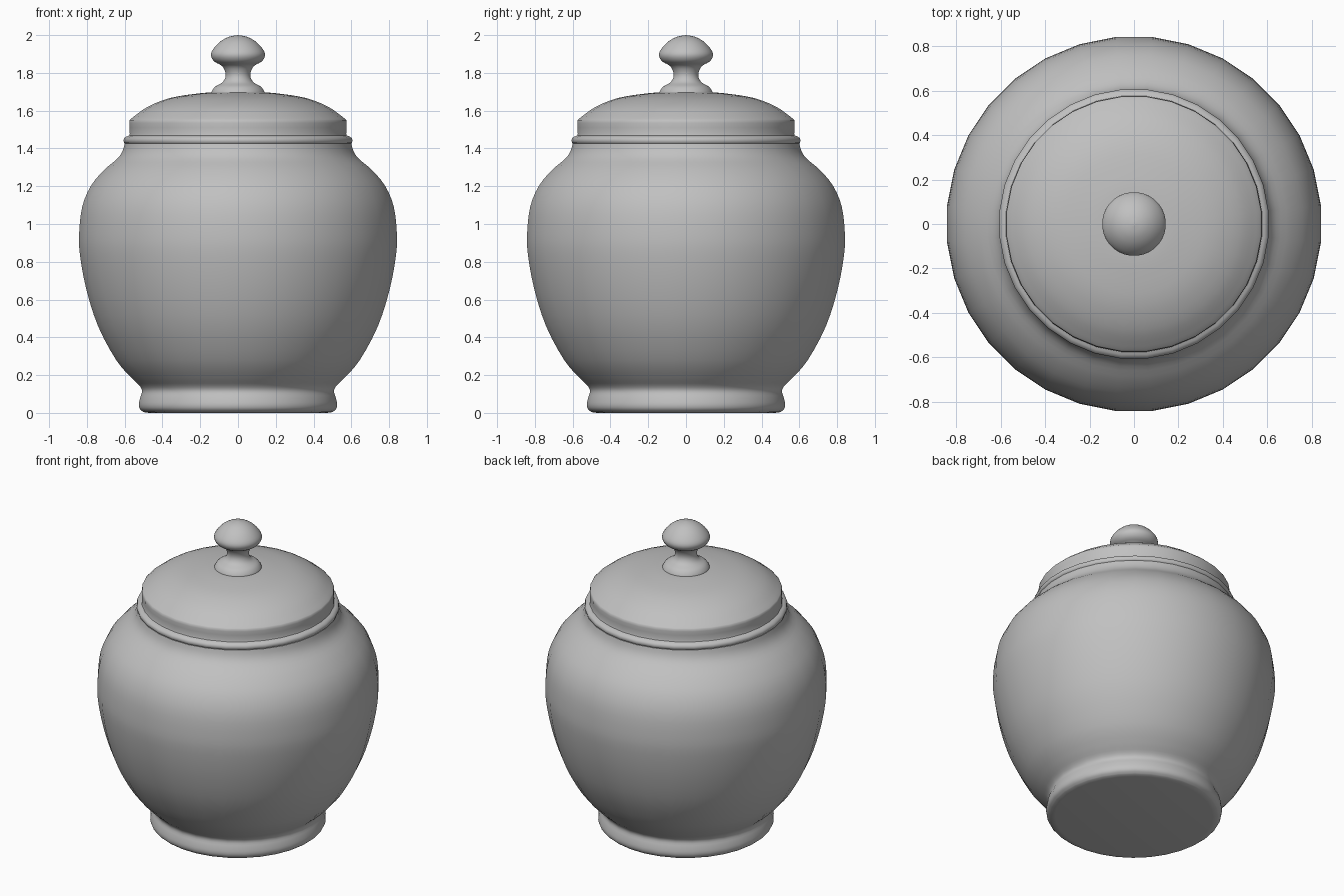
import bpy, bmesh, math
from mathutils import Vector

if "Cube" in bpy.data.objects:
    bpy.data.objects.remove(bpy.data.objects["Cube"])

SIDES = 32

clay = bpy.data.materials.new("grey clay")
clay.diffuse_color = (0.53, 0.53, 0.53, 1)
clay.use_nodes = True
clay.node_tree.nodes["Principled BSDF"].inputs["Base Color"].default_value = clay.diffuse_color


def smooth(points, steps=3):
    """Catmull-Rom curve through profile points."""
    p = [Vector(q) for q in points]
    p = [p[0]] + p + [p[-1]]
    out = []
    for a, b, c, d in zip(p, p[1:], p[2:], p[3:]):
        for i in range(steps):
            t = i / steps
            out.append(0.5 * (2 * b + (c - a) * t + (2 * a - 5 * b + 4 * c - d) * t * t
                              + (3 * b - a - 3 * c + d) * t ** 3))
    return [tuple(v) for v in out] + [points[-1]]


def lathe(name, profile, angle=50):
    """Revolve a (radius, height) profile about z, listed bottom to top."""
    bm = bmesh.new()
    grow = 1 / math.cos(math.pi / SIDES)
    rings = []
    for r, z in profile:
        if r < 1e-5:
            rings.append([bm.verts.new((0, 0, z))] * SIDES)
            continue
        angles = [(i + 0.5) * math.tau / SIDES for i in range(SIDES)]
        rings.append([bm.verts.new((r * grow * math.cos(a), r * grow * math.sin(a), z))
                      for a in angles])
    for low, high in zip(rings, rings[1:]):
        for i in range(SIDES):
            j = (i + 1) % SIDES
            corners = list(dict.fromkeys((low[i], low[j], high[j], high[i])))
            bm.faces.new(corners)
    mesh = bpy.data.meshes.new(name)
    bm.to_mesh(mesh)
    bm.free()
    mesh.materials.append(clay)
    ob = bpy.data.objects.new(name, mesh)
    bpy.context.collection.objects.link(ob)
    bpy.ops.object.select_all(action='DESELECT')
    ob.select_set(True)
    bpy.context.view_layer.objects.active = ob
    bpy.ops.object.shade_smooth_by_angle(angle=math.radians(angle))


# Jar: flat base, rounded foot, waist, full belly and shoulder up to the neck
foot = [(0.0, 0.0), (0.47, 0.0)]
belly = [(0.50, 0.004), (0.519, 0.02), (0.525, 0.045), (0.518, 0.08), (0.508, 0.115),
         (0.522, 0.145), (0.566, 0.187), (0.645, 0.28), (0.74, 0.457), (0.802, 0.65),
         (0.836, 0.83), (0.841, 0.95), (0.825, 1.09), (0.78, 1.20), (0.71, 1.285),
         (0.64, 1.345), (0.612, 1.385), (0.60, 1.425)]
lathe("jar_body", foot + smooth(belly) + [(0.56, 1.43)])

# Lid: rolled rim, upright band, rounded corner and shallow dome
rim = [(0.56, 1.422), (0.592, 1.422), (0.603, 1.43), (0.606, 1.443), (0.602, 1.456),
       (0.588, 1.464), (0.576, 1.468), (0.573, 1.48), (0.574, 1.51), (0.575, 1.535)]
dome = [(0.573, 1.55), (0.55, 1.57), (0.475, 1.622), (0.36, 1.667),
        (0.22, 1.69), (0.13, 1.697), (0.0, 1.70)]
lathe("lid", rim + smooth(dome))

# Knob: flared collar, narrow neck and mushroom cap
knob = [(0.142, 1.69), (0.138, 1.705), (0.12, 1.728), (0.08, 1.752), (0.065, 1.79),
        (0.083, 1.835), (0.125, 1.86), (0.143, 1.892), (0.132, 1.925),
        (0.095, 1.965), (0.048, 1.991), (0.0, 2.0)]
lathe("knob", smooth(knob), 70)
